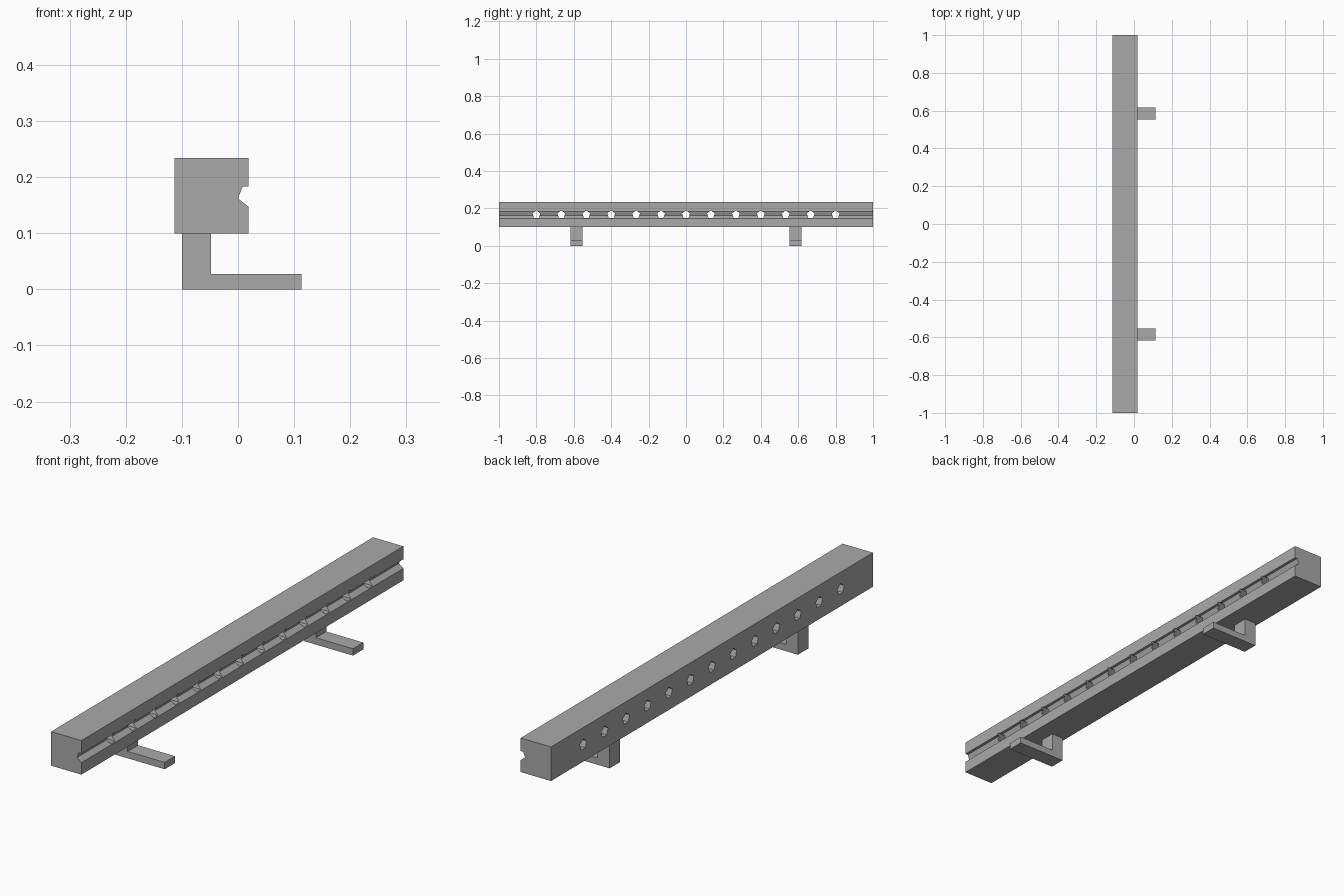
import bpy, bmesh, math

if "Cube" in bpy.data.objects:
    bpy.data.objects.remove(bpy.data.objects["Cube"], do_unlink=True)

grey = bpy.data.materials.new("plain grey")
grey.use_nodes = True
grey.diffuse_color = (0.4, 0.4, 0.4, 1)
grey.node_tree.nodes["Principled BSDF"].inputs["Base Color"].default_value = (0.4, 0.4, 0.4, 1)


def add_prism(bm, points, offset):
    """Cap a closed outline and extrude it along the offset."""
    face = bm.faces.new([bm.verts.new(p) for p in points])
    geom = bmesh.ops.extrude_face_region(bm, geom=[face], use_keep_orig=True)["geom"]
    moved = [v for v in geom if isinstance(v, bmesh.types.BMVert)]
    bmesh.ops.translate(bm, vec=offset, verts=moved)


def finish(bm, name):
    bmesh.ops.recalc_face_normals(bm, faces=bm.faces)
    mesh = bpy.data.meshes.new(name)
    bm.to_mesh(mesh)
    bm.free()
    mesh.materials.append(grey)
    obj = bpy.data.objects.new(name, mesh)
    bpy.context.collection.objects.link(obj)
    return obj


def extrude_profile(name, profile, y0, y1):
    bm = bmesh.new()
    add_prism(bm, [(x, y0, z) for x, z in profile], (0, y1 - y0, 0))
    return finish(bm, name)


# Long bar with a groove along its side
bar = extrude_profile("grooved_bar", [
    (-0.113, 0.1), (0.019, 0.1), (0.019, 0.147), (0, 0.162),
    (0.008, 0.183), (0.019, 0.183), (0.019, 0.234), (-0.113, 0.234)], -1, 1)

# Row of five-sided holes through the bar
bm = bmesh.new()
for i in range(13):
    y = (i - 6) * 0.8 / 6
    angles = [math.pi / 2 + k * math.tau / 5 for k in range(5)]
    add_prism(bm, [(-0.2, y + 0.022 * math.cos(a), 0.167 + 0.022 * math.sin(a))
                   for a in angles], (0.4, 0, 0))
cutter = finish(bm, "hole_cutter")
cutter.hide_render = True

cut = bar.modifiers.new("holes", 'BOOLEAN')
cut.operation = 'DIFFERENCE'
cut.solver = 'EXACT'
cut.object = cutter
bpy.context.view_layer.objects.active = bar
bpy.ops.object.modifier_apply(modifier=cut.name)
bpy.data.objects.remove(cutter, do_unlink=True)

# L-shaped feet
foot = [(-0.1, 0), (0.113, 0), (0.113, 0.027), (-0.048, 0.027), (-0.048, 0.1), (-0.1, 0.1)]
for name, y in (("front_foot", -0.585), ("back_foot", 0.585)):
    extrude_profile(name, foot, y - 0.032, y + 0.032)
